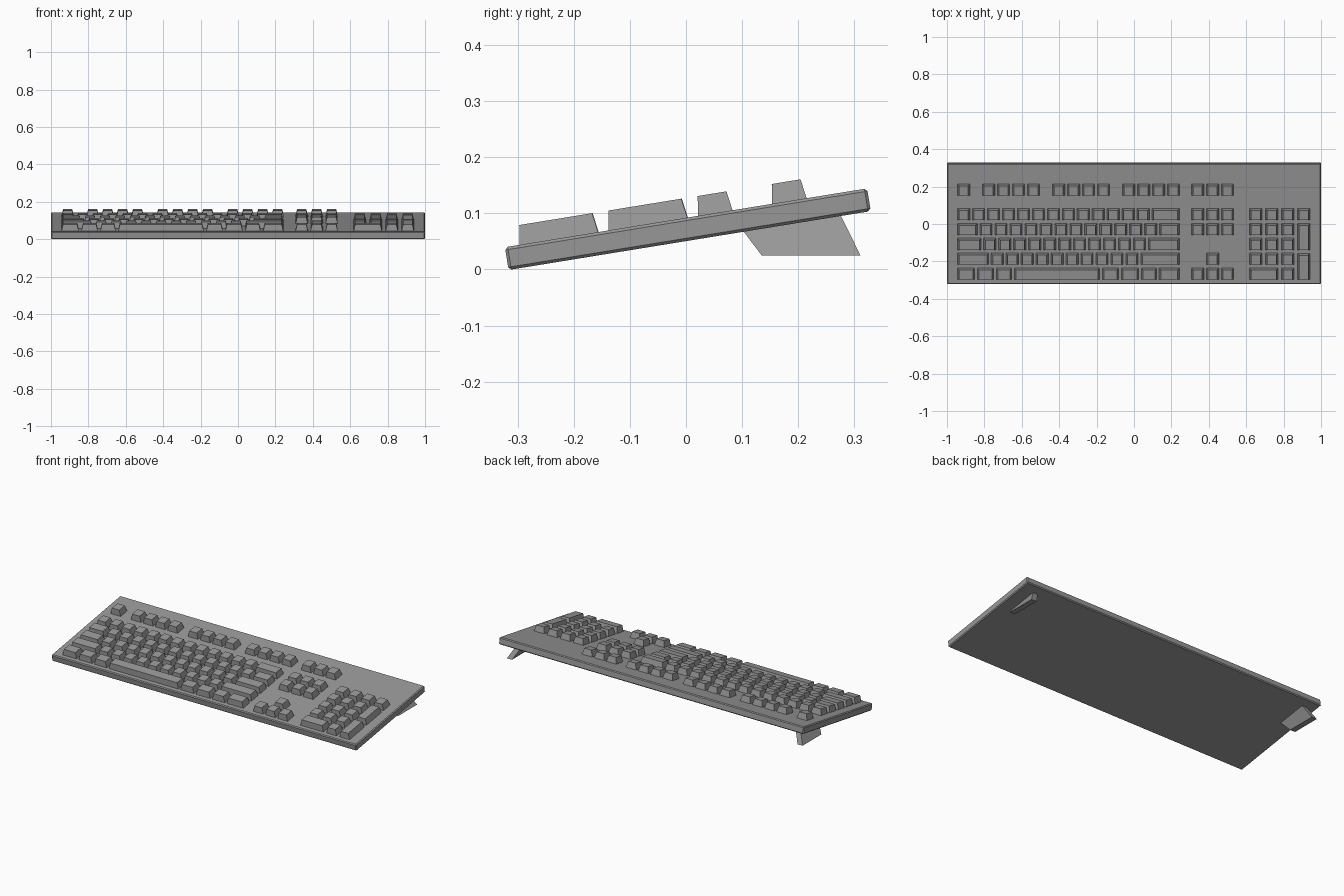
import bpy, bmesh, math
from mathutils import Vector

cube = bpy.data.objects.get("Cube")
if cube:
    bpy.data.objects.remove(cube, do_unlink=True)

TILT = math.atan(0.1625)
LIFT = 0.092          # height of the case top at its middle
UNIT = 0.08           # one key pitch
GAP = 0.0135
LEFT = -0.944         # left edge of the key field
DEPTH = 0.063
PITCH = 0.0795
ROW = [0.153] + [0.021 - PITCH * i for i in range(5)]   # front edge of each row

grey = bpy.data.materials.new("Mid Grey Plastic")
grey.use_nodes = True
color = (0.31, 0.31, 0.31, 1)
grey.diffuse_color = color
grey.node_tree.nodes["Principled BSDF"].inputs["Base Color"].default_value = color


def finish(name, bm, tilted=True):
    bmesh.ops.recalc_face_normals(bm, faces=bm.faces)
    mesh = bpy.data.meshes.new(name)
    bm.to_mesh(mesh)
    bm.free()
    mesh.materials.append(grey)
    obj = bpy.data.objects.new(name, mesh)
    bpy.context.collection.objects.link(obj)
    if tilted:
        obj.location.z = LIFT
        obj.rotation_euler.x = TILT
    return obj


def loft(bm, lower, upper):
    """Closed solid between two four-sided loops."""
    a = [bm.verts.new(p) for p in lower]
    b = [bm.verts.new(p) for p in upper]
    bm.faces.new(a)
    bm.faces.new(b)
    for i in range(4):
        j = (i + 1) % 4
        bm.faces.new((a[i], a[j], b[j], b[i]))


def rect(x0, x1, y0, y1, z):
    return [Vector(p) for p in ((x0, y0, z), (x1, y0, z), (x1, y1, z), (x0, y1, z))]


def add_key(bm, start, row, width=1, rows=1):
    """Tapered keycap; start and width are in key units."""
    x0 = LEFT + start * UNIT
    x1 = x0 + width * UNIT - GAP
    y0 = ROW[row] / math.cos(TILT)
    y1 = y0 + DEPTH + (rows - 1) * PITCH
    tx, ty = 0.009, 0.0055
    loft(bm, rect(x0, x1, y0, y1, -0.002),
         rect(x0 + tx, x1 - tx, y0 + ty, y1 - ty, 0.035))


def add_run(bm, start, row, widths):
    for w in widths:
        add_key(bm, start, row, w)
        start += w


# Case: thin slab with chamfered edges
bm = bmesh.new()
loft(bm, rect(-1, 1, -0.327, 0.327, -0.041), rect(-1, 1, -0.327, 0.327, 0))
bmesh.ops.bevel(bm, geom=bm.edges[:], offset=0.005, segments=1, affect='EDGES')
finish("case", bm)

# Function row: single key and three groups of four
bm = bmesh.new()
add_key(bm, 0, 0)
for start in (1.67, 6.35, 11.03):
    add_run(bm, start, 0, [1] * 4)
finish("function_keys", bm)

# Main typing block
bm = bmesh.new()
main_rows = (
    [1] * 13 + [2],
    [1.5] + [1] * 12 + [1.5],
    [1.75] + [1] * 11 + [2.25],
    [2.25] + [1] * 10 + [2.75],
    [1.33, 1.27, 1.2, 5.88, 1.27, 1.33, 1.2, 1.52],
)
for row, widths in enumerate(main_rows, 1):
    add_run(bm, 0, row, widths)
finish("typing_keys", bm)

# Navigation cluster and arrows
bm = bmesh.new()
NAV = 15.64
for row in (0, 1, 2, 5):
    add_run(bm, NAV, row, [1] * 3)
add_key(bm, NAV + 1, 4)
finish("navigation_keys", bm)

# Number pad with two tall keys and one wide key
bm = bmesh.new()
PAD, STEP = 19.52, 1.07
for row in range(1, 5):
    for col in range(3):
        add_key(bm, PAD + col * STEP, row)
add_key(bm, PAD, 5, STEP + 1)
add_key(bm, PAD + 2 * STEP, 5)
add_key(bm, PAD + 3 * STEP, 1)
for row in (3, 5):
    add_key(bm, PAD + 3 * STEP, row, 1, 2)
finish("number_pad_keys", bm)

# Fold-out feet, splayed outwards
PROFILE = ((0.10, 0.071), (0.135, 0.025), (0.311, 0.025), (0.274, 0.10))
for side, name, top_x in ((1, "left_foot", 0.885), (-1, "right_foot", 0.91)):
    bm = bmesh.new()
    inner = [Vector((side * (top_x + 0.04 * (z < 0.05)), y, z)) for y, z in PROFILE]
    outer = [p + Vector((side * 0.033, 0, 0)) for p in inner]
    loft(bm, inner, outer)
    finish(name, bm, tilted=False)
